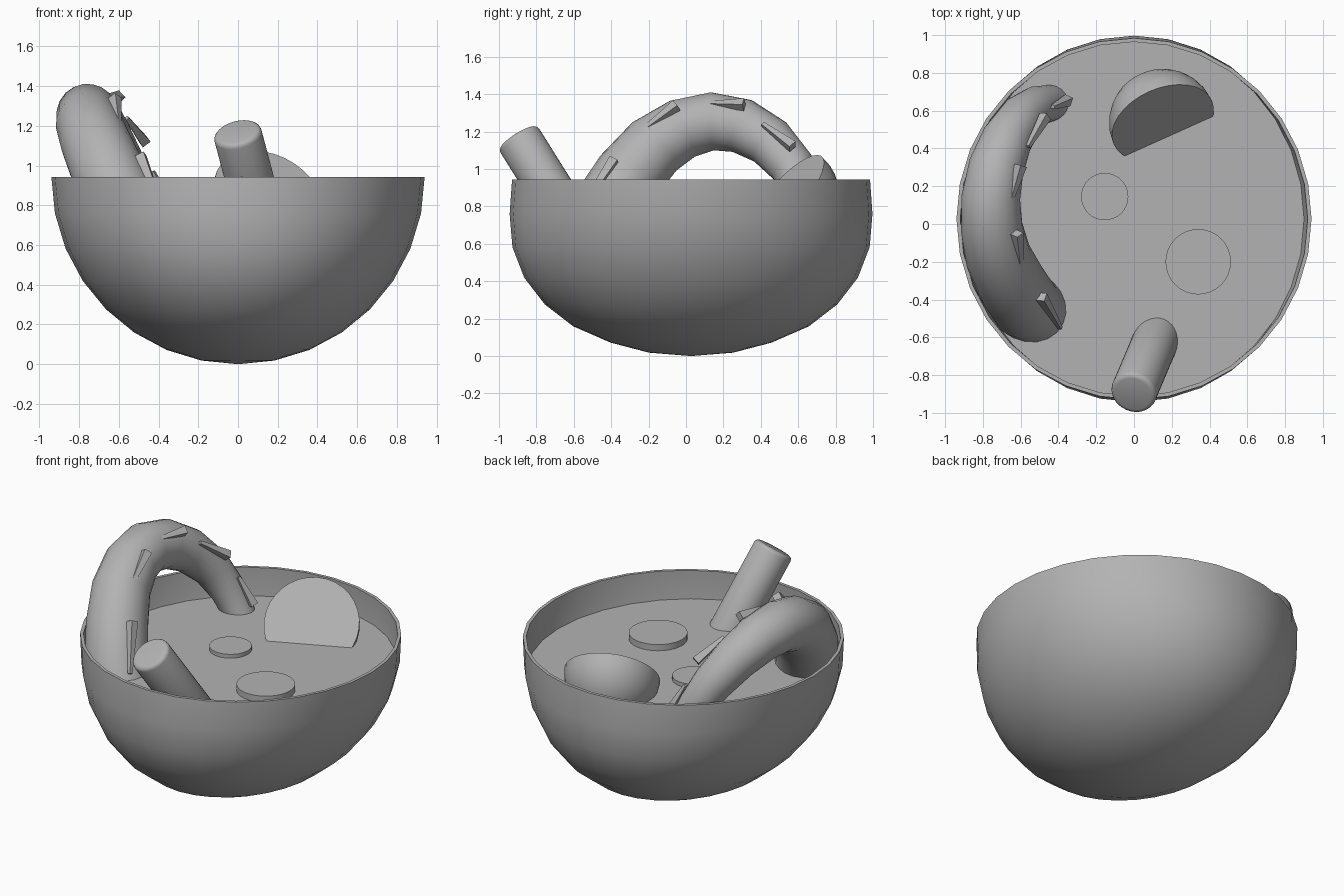
import bpy, bmesh, math
from mathutils import Vector, Matrix

if "Cube" in bpy.data.objects:
    bpy.data.objects.remove(bpy.data.objects["Cube"])

X, Y, Z = Vector((1, 0, 0)), Vector((0, 1, 0)), Vector((0, 0, 1))
SOUP_Z = 0.757
grey = bpy.data.materials.new("mid_grey")
grey.diffuse_color = (0.45, 0.45, 0.45, 1)
grey.use_nodes = True
grey.node_tree.nodes["Principled BSDF"].inputs["Base Color"].default_value = grey.diffuse_color


def finish(name, bm, angle=35):
    mesh = bpy.data.meshes.new(name)
    bm.to_mesh(mesh)
    bm.free()
    mesh.materials.append(grey)
    ob = bpy.data.objects.new(name, mesh)
    bpy.context.collection.objects.link(ob)
    if angle:
        mesh.shade_smooth()
        mesh.set_sharp_from_angle(angle=math.radians(angle))
    return ob


def ring(c, u, v, a, b, n=32):
    return [Vector(c) + u * a * math.cos(2 * math.pi * i / n) + v * b * math.sin(2 * math.pi * i / n)
            for i in range(n)]


def loft(name, rings, cap_start=False, cap_end=False, angle=35):
    bm = bmesh.new()
    rows = [[bm.verts.new(p) for p in r] for r in rings]
    n = len(rows[0])
    for a, b in zip(rows, rows[1:]):
        for i in range(n):
            j = (i + 1) % n
            bm.faces.new((a[i], a[j], b[j], b[i]))
    if cap_start:
        bm.faces.new(rows[0][::-1])
    if cap_end:
        bm.faces.new(rows[-1])
    bmesh.ops.remove_doubles(bm, verts=bm.verts[:], dist=1e-4)
    return finish(name, bm, angle)


def rod(name, p0, p1, r0, r1, n=32, bevel=0, angle=35):
    p0, p1 = Vector(p0), Vector(p1)
    d = p1 - p0
    m = Matrix.Translation((p0 + p1) / 2) @ d.to_track_quat('Z', 'Y').to_matrix().to_4x4()
    bm = bmesh.new()
    bmesh.ops.create_cone(bm, cap_ends=True, segments=n, radius1=r0, radius2=r1,
                          depth=d.length, matrix=m)
    if bevel:
        rims = [e for e in bm.edges if any(len(f.verts) > 4 for f in e.link_faces)]
        bmesh.ops.bevel(bm, geom=rims, offset=bevel, segments=3, profile=0.5, affect='EDGES')
    return finish(name, bm, angle)


# Bowl: outer rings up, inner rings back down; fuller front to back than side to side
half_y = [0.957, 0.97, 0.955, 0.892, 0.782, 0.63, 0.43, 0.225, 0]
outer, inner = [], []
for k in range(8, -1, -1):
    a = math.radians(11.25 * k)
    z, rx, ry = 0.943 * (1 - math.sin(a)), 0.94 * math.cos(a), half_y[k]
    outer.append(ring((0, 0.027, z), X, Y, rx, ry))
    inner.append(ring((0, 0.027, z + 0.02 * math.sin(a)), X, Y, max(rx - 0.02, 0), max(ry - 0.02, 0)))
loft("bowl", outer + inner[::-1])

# Soup surface
bm = bmesh.new()
bm.faces.new([bm.verts.new(p) for p in ring((0, 0.027, SOUP_Z), X, Y, 0.91, 0.955)])
finish("soup", bm, 0)

# Floating slices
rod("small_slice", (-0.155, 0.145, 0.72), (-0.155, 0.145, 0.782), 0.125, 0.125)
rod("large_slice", (0.34, -0.2, 0.72), (0.34, -0.2, 0.797), 0.173, 0.173)

# Leaning roll with softened rim
tip = Vector((-0.005, -0.9, 1.17))
axis = Vector((-0.22, -0.52, 0.83)).normalized()
rod("leaning_roll", tip - axis * 0.62, tip, 0.122, 0.122, bevel=0.025)

# Half egg: hemisphere with its cut face tilted up towards front right
w = Vector((0.912, 0.41, 0)).normalized()
t = (Vector((-0.41, 0.912, 0)) * 0.63 + Z * 0.775).normalized()
nrm = w.cross(t)
centre = Vector((0.185, 0.465, SOUP_Z)) + t * 0.125
rings = []
for k in range(9):
    s = math.radians(11.25 * k)
    r = 0.285 * math.sin(s)
    rings.append(ring(centre - nrm * 0.285 * math.cos(s), w, t, r, r))
loft("half_egg", rings, cap_end=True)

# Shrimp body: tapering arch in a leaning, slightly turned plane, points are (y, z, radius)
path = [(-0.47, 0.64, 0.18), (-0.43, 0.78, 0.187), (-0.31, 0.96, 0.185), (-0.17, 1.12, 0.175),
        (-0.02, 1.215, 0.165), (0.14, 1.255, 0.157), (0.3, 1.23, 0.148), (0.45, 1.145, 0.135),
        (0.57, 1.01, 0.12), (0.625, 0.87, 0.107), (0.64, 0.74, 0.097), (0.64, 0.64, 0.09)]
pts = [Vector((-0.505 - 0.51 * (z - SOUP_Z) + 0.1 * (y - 0.13), y, z)) for y, z, r in path]
side = Vector((0.89, -0.07, 0.45)).normalized()
rings = []
for i, p in enumerate(pts):
    d = (pts[min(i + 1, len(pts) - 1)] - pts[max(i - 1, 0)]).normalized()
    u = (side - d * side.dot(d)).normalized()
    r = path[i][2]
    rings.append(ring(p, u, d.cross(u), r, r, 20))
loft("shrimp_body", rings, True, True, 50)

# Shrimp legs: small four-sided wedges along the inner side
legs = [((-0.39, -0.55, 0.80), (-0.49, -0.385, 1.05)),
        ((-0.60, -0.24, 1.20), (-0.62, -0.05, 1.34)),
        ((-0.65, 0.13, 1.35), (-0.60, 0.31, 1.345)),
        ((-0.56, 0.41, 1.24), (-0.47, 0.57, 1.12)),
        ((-0.43, 0.62, 0.97), (-0.35, 0.655, 0.80))]
for i, (a, b) in enumerate(legs):
    rod(f"shrimp_leg_{i + 1}", a, b, 0.014, 0.034, 4, angle=0)
